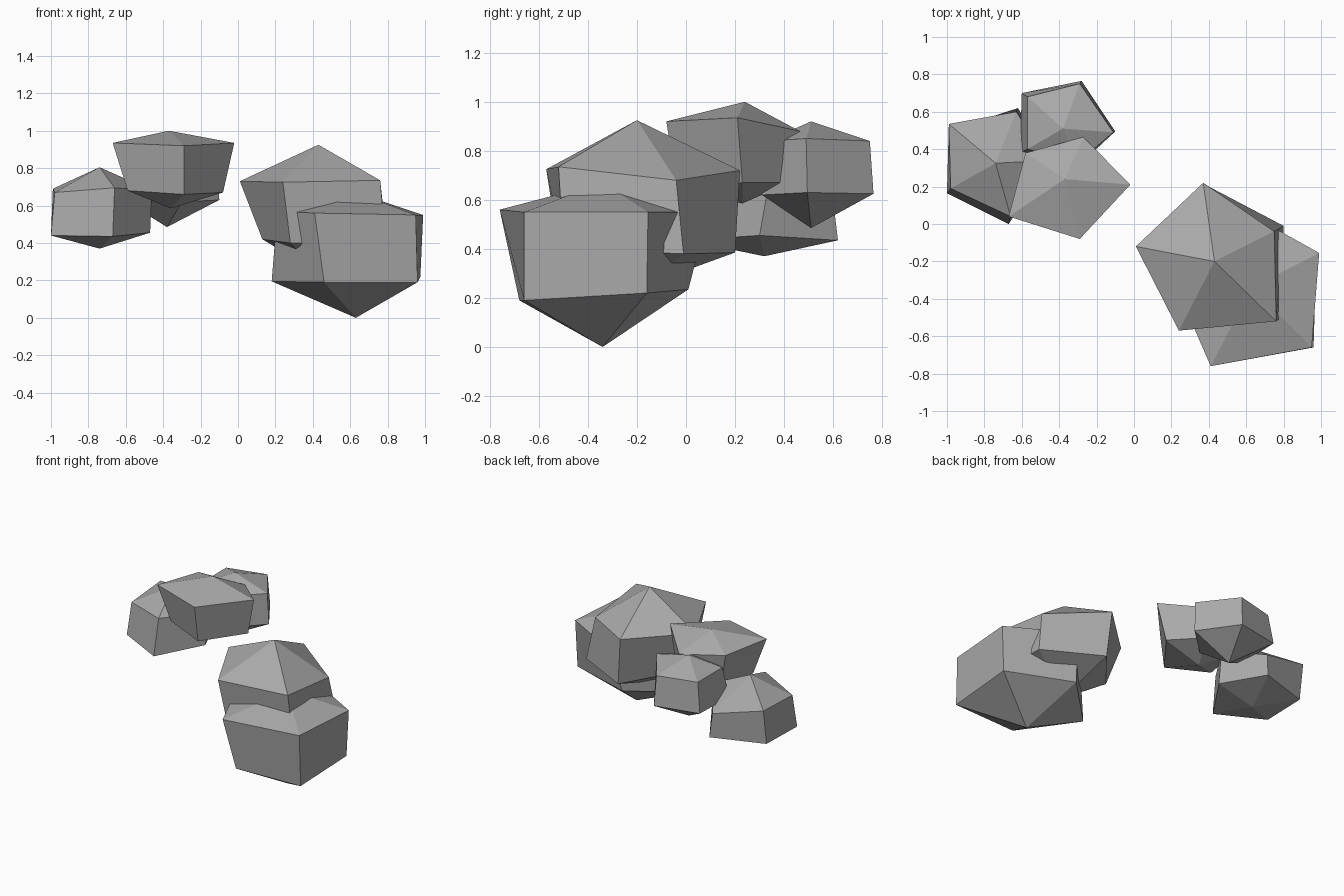
import bpy
import bmesh

# Remove the default cube
cube = bpy.data.objects.get("Cube")
if cube:
    bpy.data.objects.remove(cube, do_unlink=True)

# Single stone colour
stone = bpy.data.materials.new("stone_grey")
stone.use_nodes = True
colour = (0.4, 0.4, 0.4, 1.0)
stone.diffuse_color = colour
shader = next(n for n in stone.node_tree.nodes if n.type == "BSDF_PRINCIPLED")
shader.inputs["Base Color"].default_value = colour


def build_rock(name, peak, upper, lower, root):
    """Faceted rock: a peak, an upper ring, a lower ring and a bottom point."""
    bm = bmesh.new()
    top = bm.verts.new(peak)
    bottom = bm.verts.new(root)
    high = [bm.verts.new(point) for point in upper]
    low = [bm.verts.new(point) for point in lower]
    count = len(high)
    for i in range(count):
        j = (i + 1) % count
        bm.faces.new((top, high[i], high[j]))
        bm.faces.new((high[i], low[i], low[j], high[j]))
        bm.faces.new((bottom, low[j], low[i]))
    bmesh.ops.recalc_face_normals(bm, faces=bm.faces[:])
    mesh = bpy.data.meshes.new(name)
    bm.to_mesh(mesh)
    bm.free()
    mesh.materials.append(stone)
    rock = bpy.data.objects.new(name, mesh)
    bpy.context.scene.collection.objects.link(rock)
    return rock


# Large rock pair on the left side
build_rock(
    "large_upper_rock",
    peak=(.43, -.2, .925),
    upper=[(.01, -.12, .73), (.24, -.57, .725), (.76, -.52, .735), (.75, -.04, .68), (.37, .22, .72)],
    lower=[(.13, -.13, .42), (.28, -.52, .4), (.79, -.5, .4), (.8, -.01, .38), (.4, .2, .385)],
    root=(.43, -.2, .24),
)
build_rock(
    "large_lower_rock",
    peak=(.63, -.34, .67),
    upper=[(.41, -.76, .56), (.95, -.66, .55), (.99, -.155, .55), (.55, .09, .55), (.21, -.3, .57)],
    lower=[(.46, -.68, .19), (.96, -.66, .19), (.975, -.16, .22), (.5, .01, .235), (.18, -.3, .195)],
    root=(.63, -.34, 0),
)

# Cluster of smaller rocks on the right side
build_rock(
    "small_front_rock",
    peak=(-.37, .24, 1),
    upper=[(-.67, .04, .935), (-.29, -.08, .92), (-.02, .21, .935), (-.27, .465, .88), (-.58, .38, .92)],
    lower=[(-.59, .08, .68), (-.29, -.04, .66), (-.08, .23, .67), (-.26, .42, .67), (-.53, .36, .67)],
    root=(-.36, .23, .585),
)
build_rock(
    "small_side_rock",
    peak=(-.74, .325, .805),
    upper=[(-.98, .19, .67), (-.66, .04, .695), (-.46, .34, .68), (-.63, .6, .6), (-.99, .535, .69)],
    lower=[(-1, .165, .44), (-.67, 0, .435), (-.47, .3, .455), (-.62, .62, .435), (-.99, .5, .44)],
    root=(-.74, .32, .37),
)
build_rock(
    "small_back_rock",
    peak=(-.38, .51, .92),
    upper=[(-.57, .4, .84), (-.3, .33, .84), (-.11, .49, .85), (-.29, .75, .84), (-.57, .68, .84)],
    lower=[(-.61, .38, .63), (-.3, .31, .62), (-.1, .495, .63), (-.28, .765, .625), (-.6, .7, .63)],
    root=(-.38, .51, .485),
)
